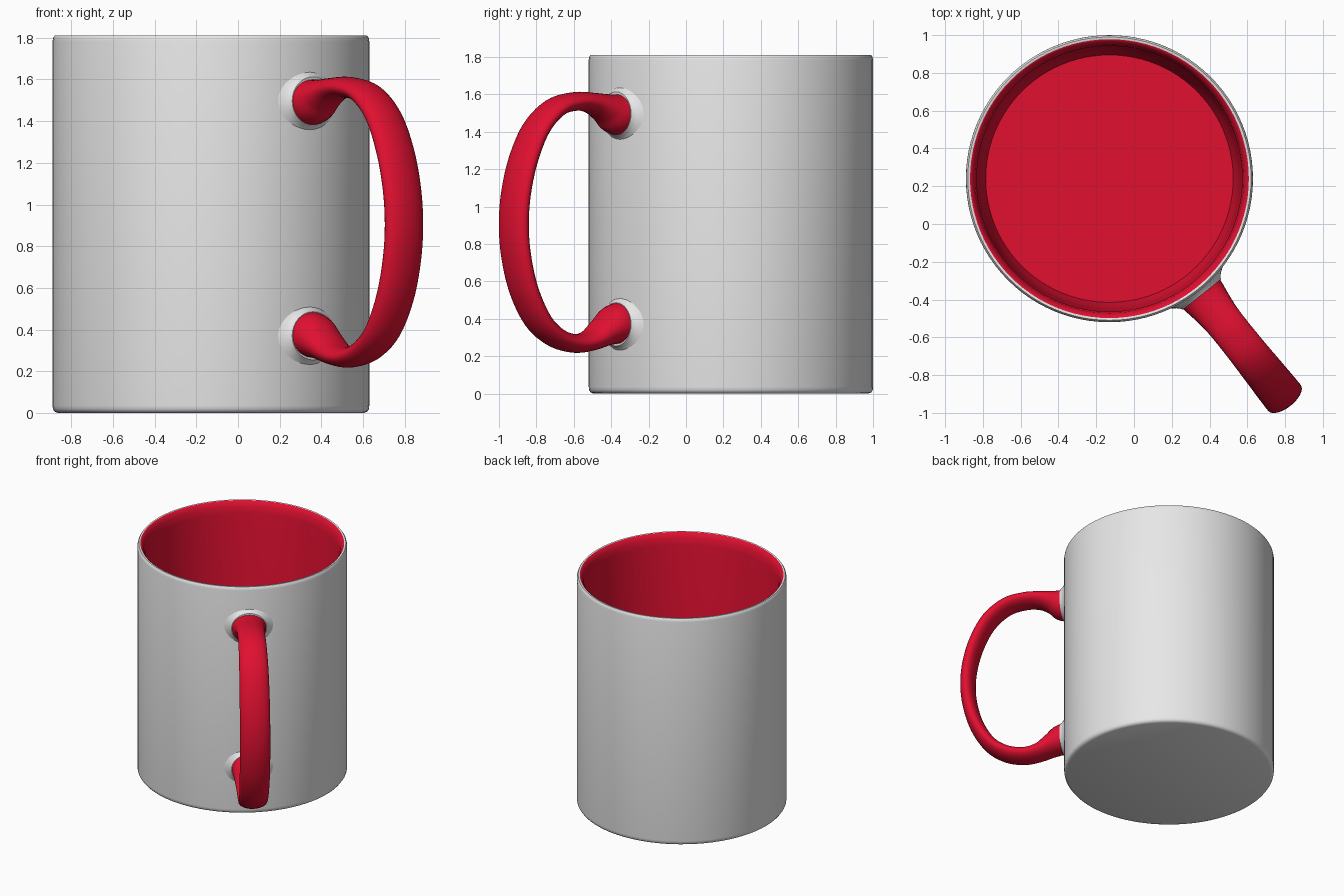
import bpy, bmesh, math
from mathutils import Matrix, Vector

if "Cube" in bpy.data.objects:
    bpy.data.objects.remove(bpy.data.objects["Cube"])

CENTRE = Vector((-0.13, 0.24, 0))
TURN = math.radians(-51.4)          # direction the handle points


def material(name, rgb):
    m = bpy.data.materials.new(name)
    m.diffuse_color = (*rgb, 1)
    m.use_nodes = True
    m.node_tree.nodes["Principled BSDF"].inputs["Base Color"].default_value = m.diffuse_color
    return m


WHITE = material("white glaze", (0.8, 0.8, 0.8))
RED = material("red glaze", (0.75, 0.005, 0.03))


def finish(name, bm, mats, angle):
    bmesh.ops.recalc_face_normals(bm, faces=bm.faces)
    me = bpy.data.meshes.new(name)
    bm.to_mesh(me)
    bm.free()
    for m in mats:
        me.materials.append(m)
    ob = bpy.data.objects.new(name, me)
    bpy.context.collection.objects.link(ob)
    bpy.context.view_layer.objects.active = ob
    ob.select_set(True)
    bpy.ops.object.shade_smooth_by_angle(angle=math.radians(angle))
    ob.select_set(False)
    return ob


def skin(bm, rings, first_red=None):
    """Join successive rings of vertices and cap both ends."""
    n = len(rings[0])
    for k, (a, b) in enumerate(zip(rings, rings[1:])):
        for i in range(n):
            j = (i + 1) % n
            f = bm.faces.new((a[i], a[j], b[j], b[i]))
            f.material_index = int(first_red is not None and k >= first_red)
    bm.faces.new(rings[0])
    cap = bm.faces.new(rings[-1])
    cap.material_index = int(first_red is not None)


def spline(pts, steps):
    """Catmull-Rom curve through tuples of any length."""
    out = []
    p = [Vector(q) for q in pts]
    p = [2 * p[0] - p[1]] + p + [2 * p[-1] - p[-2]]
    for a, b, c, d in zip(p, p[1:], p[2:], p[3:]):
        for s in range(steps):
            t = s / steps
            out.append(0.5 * (2 * b + (c - a) * t + (2 * a - 5 * b + 4 * c - d) * t * t
                              + (3 * b - a - 3 * c + d) * t ** 3))
    return out + [p[-2]]


def sweep(name, pts, mat, steps=5, sides=32):
    """Oval tube through (reach, height, half thickness, half width)."""
    path = spline(pts, steps)
    place = Matrix.Translation(CENTRE) @ Matrix.Rotation(TURN, 4, 'Z')
    bm = bmesh.new()
    rings = []
    for k, (r, z, a, b) in enumerate(path):
        p, q = path[max(k - 1, 0)], path[min(k + 1, len(path) - 1)]
        t = Vector((q[0] - p[0], q[1] - p[1])).normalized()
        ring = []
        for i in range(sides):
            w = 2 * math.pi * i / sides
            c, s = a * math.cos(w), b * math.sin(w)
            ring.append(bm.verts.new(place @ Vector((r - t.y * c, s, z + t.x * c))))
        rings.append(ring)
    skin(bm, rings)
    return finish(name, bm, [mat], 50)


# Mug body: white outside and lip, red inside
profile = [(0.735, 0), (0.75, 0.006), (0.758, 0.018), (0.76, 0.035),
           (0.76, 1.785), (0.757, 1.80), (0.75, 1.81), (0.738, 1.81),
           (0.725, 1.80), (0.712, 1.775), (0.703, 1.72),
           (0.69, 0.30), (0.68, 0.18), (0.655, 0.10)]
bm = bmesh.new()
N = 96
rings = [[bm.verts.new(CENTRE + Vector((r * math.cos(2 * math.pi * i / N),
                                        r * math.sin(2 * math.pi * i / N), z)))
          for i in range(N)] for r, z in profile]
skin(bm, rings, first_red=7)
finish("mug_body", bm, [WHITE, RED], 40)

# Handle: flared at both roots, flat oval strap between them
sweep("handle", [
    (0.72, 1.495, 0.117, 0.126), (0.79, 1.498, 0.112, 0.124),
    (0.86, 1.525, 0.080, 0.112), (0.95, 1.553, 0.056, 0.102),
    (1.06, 1.562, 0.050, 0.100), (1.20, 1.530, 0.050, 0.102),
    (1.33, 1.420, 0.052, 0.106), (1.42, 1.250, 0.053, 0.109),
    (1.47, 1.070, 0.053, 0.110), (1.485, 0.90, 0.053, 0.110),
    (1.468, 0.730, 0.053, 0.110), (1.415, 0.55, 0.053, 0.109),
    (1.32, 0.390, 0.052, 0.106), (1.20, 0.300, 0.050, 0.102),
    (1.07, 0.268, 0.050, 0.100), (0.96, 0.285, 0.056, 0.102),
    (0.87, 0.330, 0.080, 0.112), (0.79, 0.368, 0.110, 0.124),
    (0.72, 0.372, 0.115, 0.126)], RED)

# White fillets where the handle meets the body
for name, z in (("upper_fillet", 1.497), ("lower_fillet", 0.370)):
    sweep(name, [(0.725, z, 0.19, 0.20), (0.745, z, 0.158, 0.168),
                 (0.765, z, 0.132, 0.142), (0.785, z, 0.116, 0.128)], WHITE, 3)
